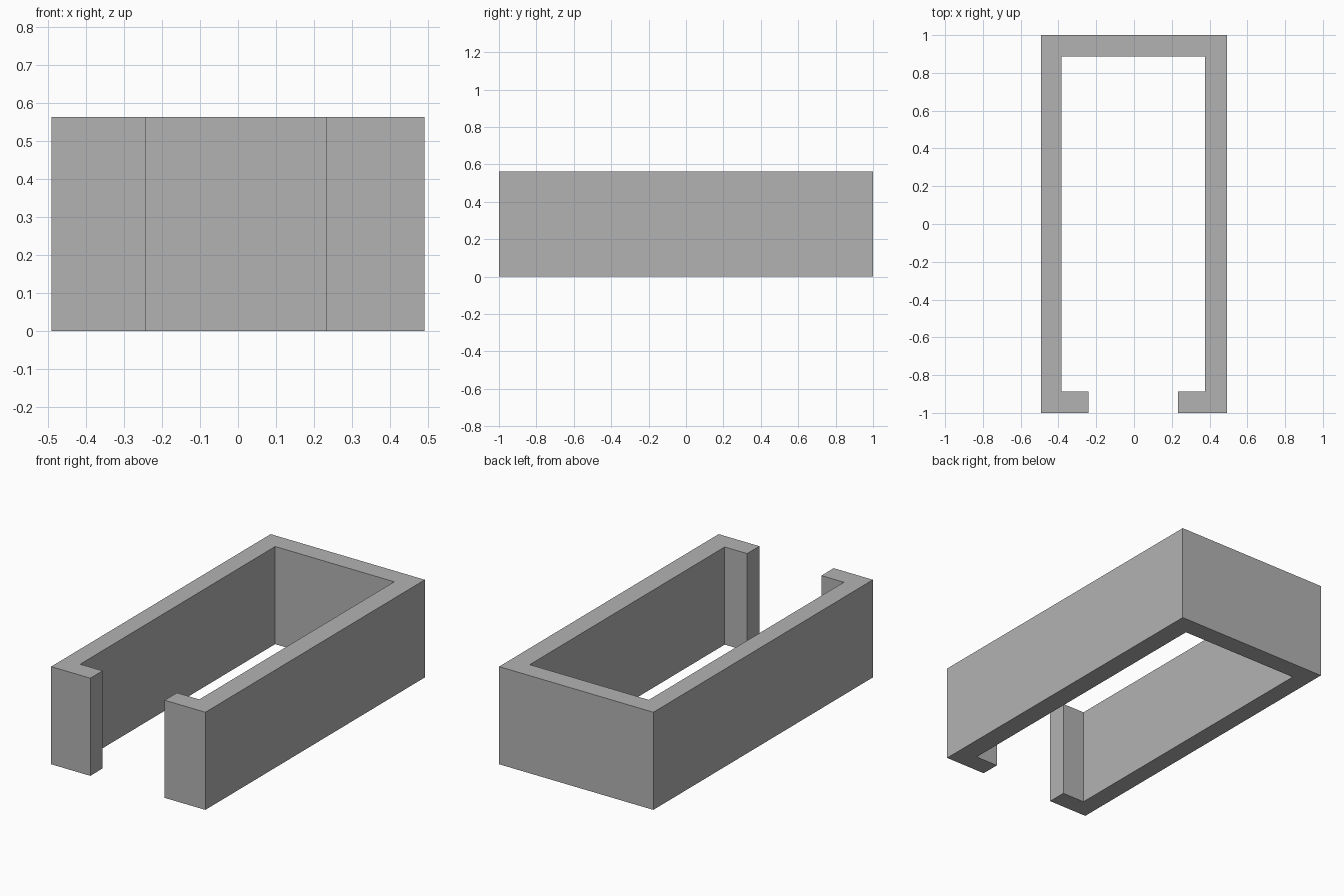
import bpy
import bmesh

cube = bpy.data.objects.get("Cube")
if cube:
    bpy.data.objects.remove(cube, do_unlink=True)

HEIGHT = 0.563
OUTER_X = 0.492
INNER_LEFT, INNER_RIGHT = 0.375, -0.385
GAP_LEFT, GAP_RIGHT = 0.232, -0.242
OUTER_Y, INNER_Y = 1.0, 0.888

# Plain grey material
grey = bpy.data.materials.new("plain_grey")
grey.use_nodes = True
colour = (0.45, 0.45, 0.45, 1.0)
grey.diffuse_color = colour
grey.node_tree.nodes["Principled BSDF"].inputs["Base Color"].default_value = colour

# Wall outline: closed back, long sides, short front lips around the gap
outline = [
    (GAP_RIGHT, -OUTER_Y), (GAP_RIGHT, -INNER_Y),
    (INNER_RIGHT, -INNER_Y), (INNER_RIGHT, INNER_Y),
    (INNER_LEFT, INNER_Y), (INNER_LEFT, -INNER_Y),
    (GAP_LEFT, -INNER_Y), (GAP_LEFT, -OUTER_Y),
    (OUTER_X, -OUTER_Y), (OUTER_X, OUTER_Y),
    (-OUTER_X, OUTER_Y), (-OUTER_X, -OUTER_Y),
]

# Extrude the outline upwards into the wall
bm = bmesh.new()
base = bm.faces.new([bm.verts.new((x, y, 0)) for x, y in outline])
result = bmesh.ops.extrude_face_region(bm, geom=[base], use_keep_orig=True)
top = [v for v in result["geom"] if isinstance(v, bmesh.types.BMVert)]
bmesh.ops.translate(bm, verts=top, vec=(0, 0, HEIGHT))
bmesh.ops.recalc_face_normals(bm, faces=bm.faces[:])

mesh = bpy.data.meshes.new("bracket_wall")
bm.to_mesh(mesh)
bm.free()
mesh.materials.append(grey)
wall = bpy.data.objects.new("bracket_wall", mesh)
bpy.context.collection.objects.link(wall)
